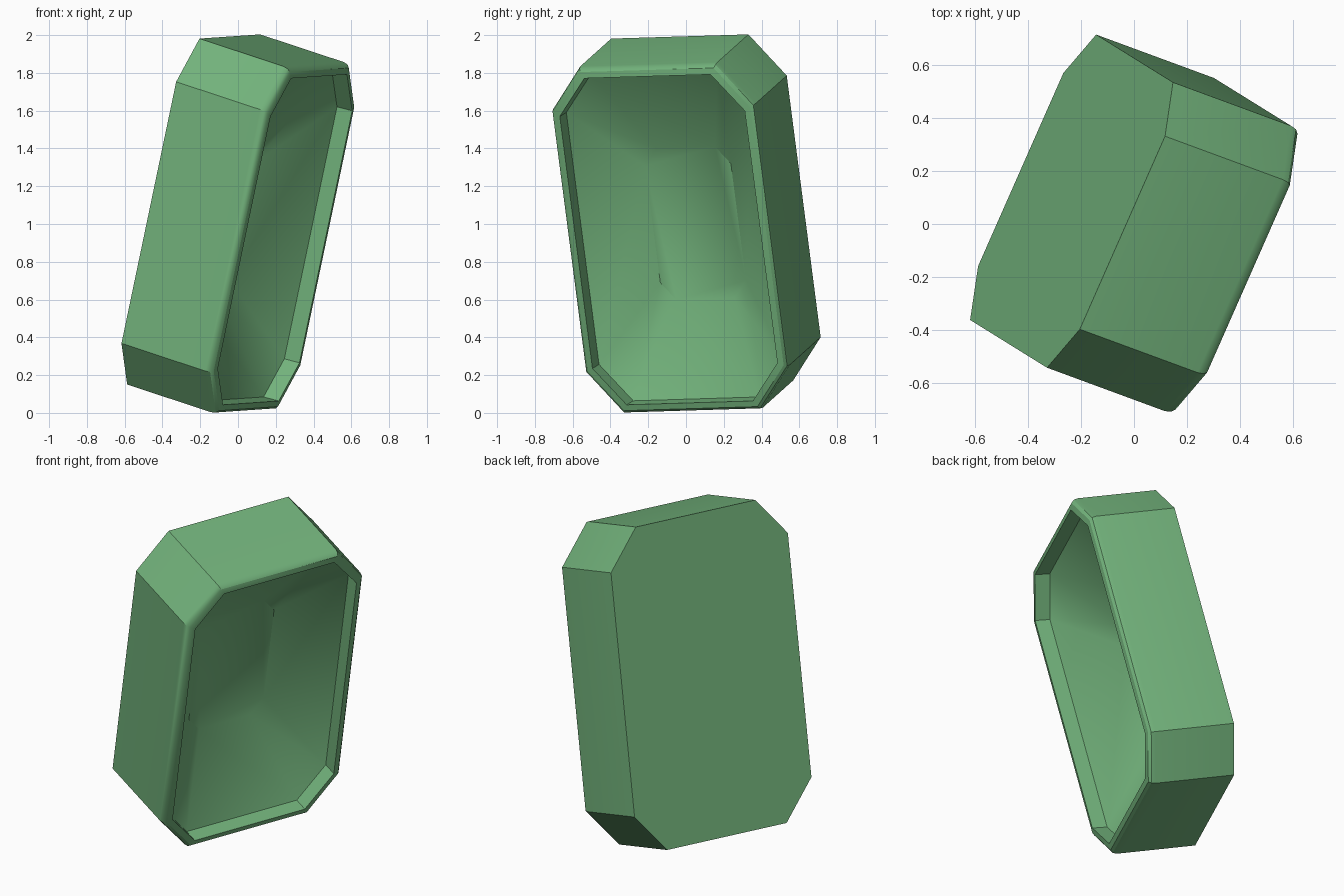
import bpy, bmesh
from mathutils import Vector

if "Cube" in bpy.data.objects:
    bpy.data.objects.remove(bpy.data.objects["Cube"])

# Tray axes: width, length, slanted outer-wall direction, true face normal
U = Vector((0.404, 0.915, 0.028))
V = Vector((0.203, -0.126, 0.971))
SLANT = Vector((0.896, -0.330, -0.296))
NORMAL = U.cross(V).normalized()
BACK = Vector((-0.235, 0.086, 1.077))
RIM = BACK + SLANT * 0.54


def octagon(centre, w, h, sw, sh):
    """Chamfered rectangle: half width/length and half straight-edge lengths."""
    pts = [(-sw, h), (sw, h), (w, sh), (w, -sh), (sw, -h), (-sw, -h), (-w, -sh), (-w, sh)]
    return [centre + U * a + V * b for a, b in pts]


def outer(depth, inset):
    return octagon(BACK + SLANT * depth, 0.587 - inset, 0.943 - inset,
                   0.397 - 0.6 * inset, 0.713 - 0.5 * inset)


inner = (0.535, 0.89, 0.365, 0.687)
rings = [
    outer(0, 0),                                    # flat back
    outer(0.495, 0), outer(0.52, 0.006), outer(0.534, 0.02),   # rounded rim
    octagon(RIM, *inner),                           # inner rim edge
    octagon(RIM - NORMAL * 0.09, *inner),           # straight lip
    octagon(RIM - NORMAL * 0.37, *[0.463 * s for s in inner]),  # tapered cavity floor
]

# Loft the rings and cap the back and the cavity floor
bm = bmesh.new()
loops = [[bm.verts.new(p) for p in ring] for ring in rings]
for a, b in zip(loops, loops[1:]):
    for i in range(8):
        j = (i + 1) % 8
        bm.faces.new((a[i], a[j], b[j], b[i]))
bm.faces.new(loops[0])
bm.faces.new(loops[-1])
bmesh.ops.recalc_face_normals(bm, faces=bm.faces[:])

mesh = bpy.data.meshes.new("tilted_tray")
bm.to_mesh(mesh)
bm.free()
tray = bpy.data.objects.new("tilted_tray", mesh)
bpy.context.collection.objects.link(tray)

# Green finish, smooth only across the rounded rim
green = bpy.data.materials.new("green")
green.diffuse_color = (0.17, 0.45, 0.2, 1)
green.use_nodes = True
green.node_tree.nodes["Principled BSDF"].inputs["Base Color"].default_value = green.diffuse_color
mesh.materials.append(green)
bpy.context.view_layer.objects.active = tray
tray.select_set(True)
bpy.ops.object.shade_smooth_by_angle(angle=0.55)
